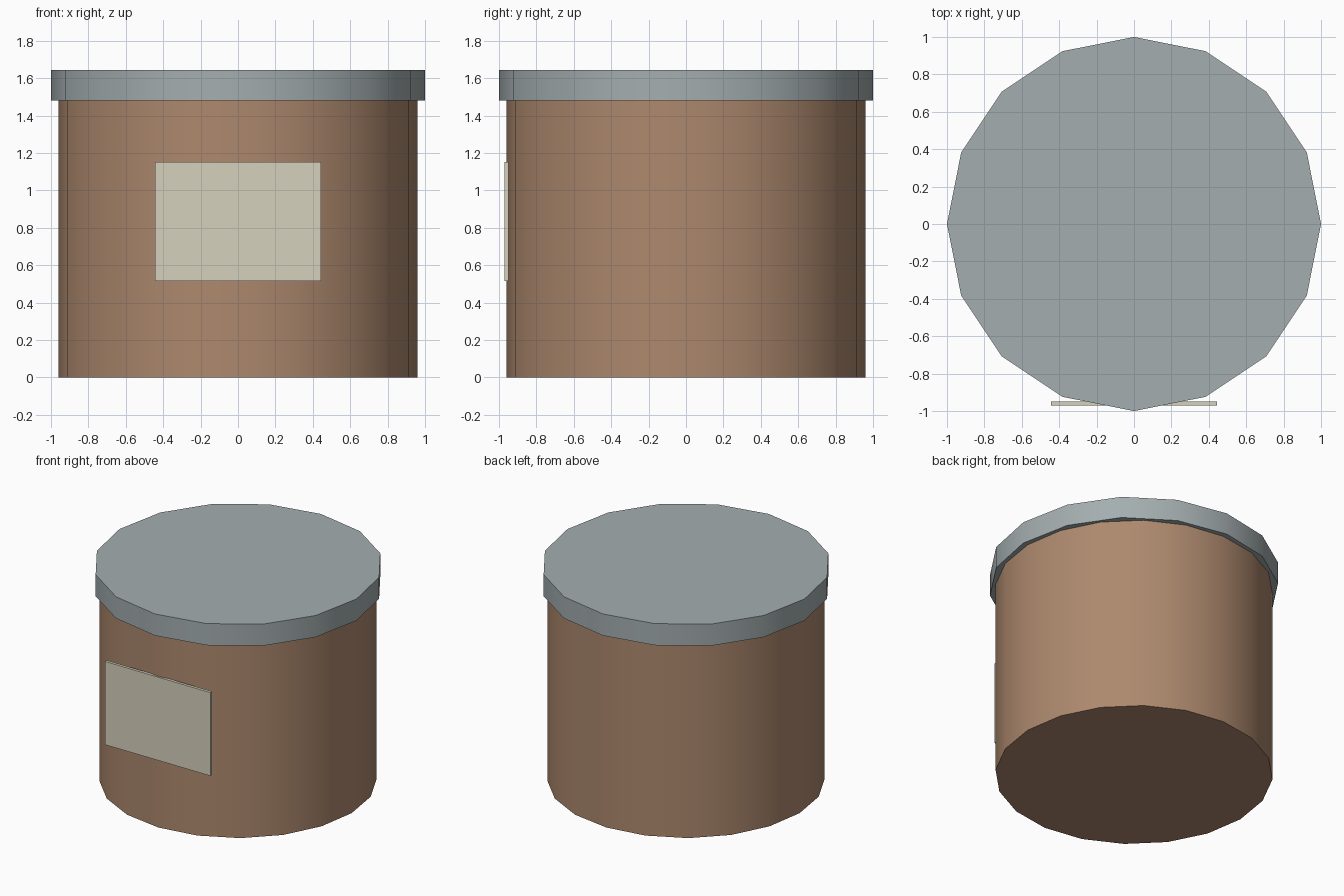
import bpy
import math

cube = bpy.data.objects.get("Cube")
if cube:
    bpy.data.objects.remove(cube, do_unlink=True)


def material(name, colour):
    mat = bpy.data.materials.new(name)
    mat.use_nodes = True
    mat.diffuse_color = (*colour, 1)
    mat.node_tree.nodes["Principled BSDF"].inputs["Base Color"].default_value = (*colour, 1)
    return mat


def finish(name, mat):
    obj = bpy.context.object
    obj.name = name
    obj.data.materials.append(mat)
    return obj


def drum(name, sides, radius, bottom, top, mat):
    # Smooth wall with crisp flat caps
    bpy.ops.mesh.primitive_cylinder_add(
        vertices=sides, radius=radius, depth=top - bottom,
        location=(0, 0, (bottom + top) / 2))
    bpy.ops.object.shade_smooth_by_angle(angle=math.radians(35))
    return finish(name, mat)


brown = material("warm brown", (0.42, 0.25, 0.155))
grey = material("metal grey", (0.37, 0.42, 0.43))
cream = material("cream paper", (0.67, 0.64, 0.51))

# Jar body and its wider lid
drum("body", 20, 0.96, 0, 1.48, brown)
drum("lid", 16, 1.0, 1.48, 1.645, grey)

# Flat label plate on the front
bpy.ops.mesh.primitive_cube_add(size=1, location=(0, -0.959, 0.835))
label = finish("label", cream)
label.scale = (0.89, 0.022, 0.636)
bpy.ops.object.transform_apply(location=False, rotation=False, scale=True)
